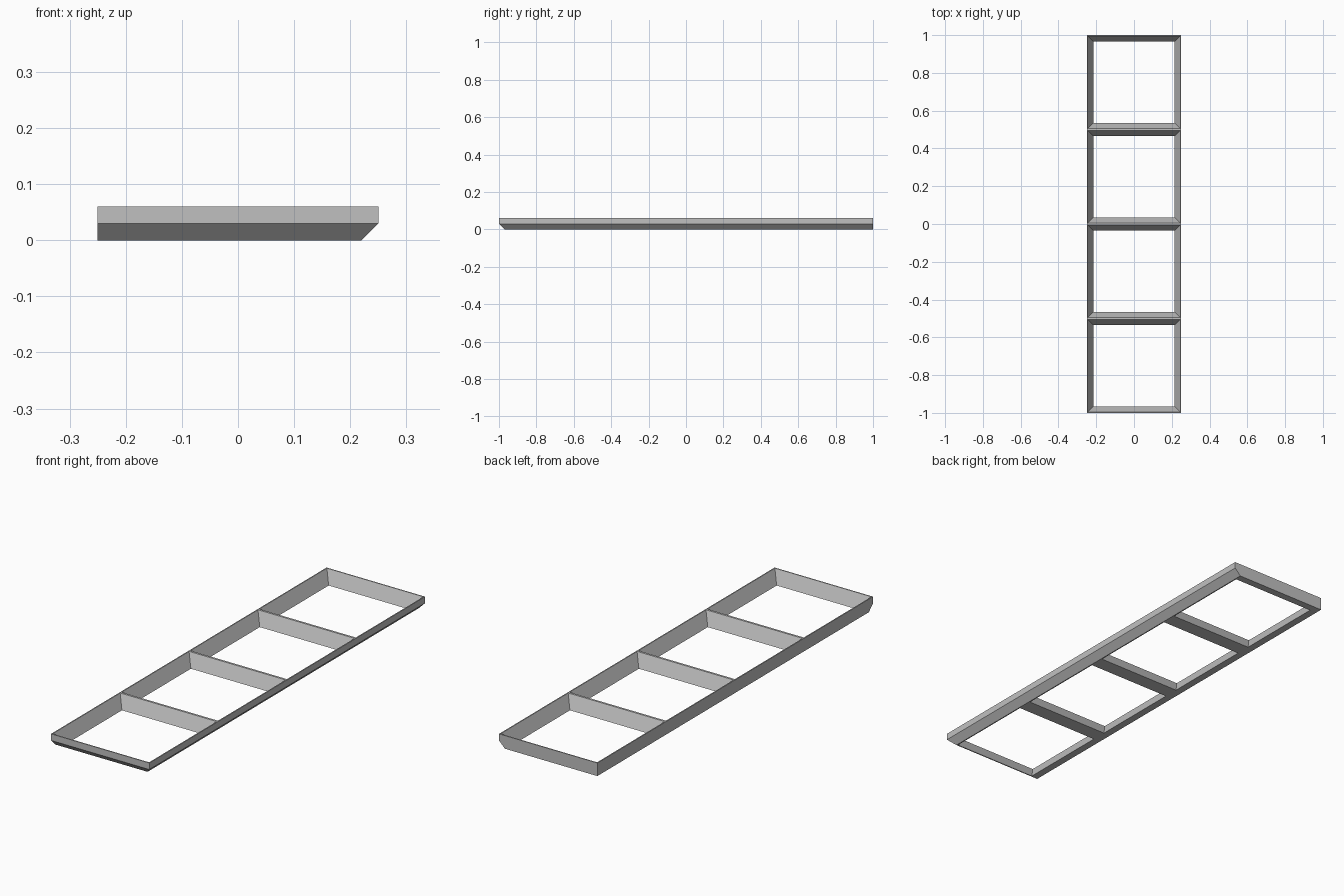
import bpy
import bmesh

cube = bpy.data.objects.get("Cube")
if cube:
    bpy.data.objects.remove(cube, do_unlink=True)

HALF_W, HALF_L, HEIGHT = 0.25, 1.0, 0.06
CHAMFER = 0.03      # underside bevel on the front and left edges
RIM = 0.005         # width of the top lip around each cell
TAPER = 0.03        # how far each cell wall leans in toward the bottom
CELL = 0.5

grey = bpy.data.materials.new("light_grey")
grey.use_nodes = True
colour = (0.53, 0.53, 0.53, 1)
grey.diffuse_color = colour
grey.node_tree.nodes["Principled BSDF"].inputs["Base Color"].default_value = colour


def loft(bm, rings):
    """Skin a stack of rectangles given as (x0, x1, y0, y1, z)."""
    loops = [[bm.verts.new(p) for p in
              ((x0, y0, z), (x1, y0, z), (x1, y1, z), (x0, y1, z))]
             for x0, x1, y0, y1, z in rings]
    for low, high in zip(loops, loops[1:]):
        for i in range(4):
            j = (i + 1) % 4
            bm.faces.new((low[i], low[j], high[j], high[i]))
    bm.faces.new(loops[0][::-1])
    bm.faces.new(loops[-1])


def make_object(name, bm):
    mesh = bpy.data.meshes.new(name)
    bm.normal_update()
    bm.to_mesh(mesh)
    bm.free()
    mesh.materials.append(grey)
    obj = bpy.data.objects.new(name, mesh)
    bpy.context.collection.objects.link(obj)
    return obj


# Solid slab, undercut along the front and left edges
bm = bmesh.new()
full = (-HALF_W, HALF_W, -HALF_L, HALF_L)
loft(bm, [(-HALF_W, HALF_W - CHAMFER, -HALF_L + CHAMFER, HALF_L, 0),
          (*full, CHAMFER),
          (*full, HEIGHT)])
frame = make_object("ladder_frame", bm)

# Four tapered openings, leaving rails and ridge-shaped crossbars
bm = bmesh.new()
for i in range(4):
    cy = -HALF_L + CELL * (i + 0.5)
    rings = []
    for z in (-0.006, HEIGHT + 0.006):
        r = CELL / 2 - RIM - TAPER * (1 - z / HEIGHT)
        rings.append((-r, r, cy - r, cy + r, z))
    loft(bm, rings)
cutter = make_object("cell_cutter", bm)
cutter.hide_render = True

cut = frame.modifiers.new("cells", 'BOOLEAN')
cut.operation = 'DIFFERENCE'
cut.solver = 'EXACT'
cut.object = cutter

# Bake the cut and discard the helper
bpy.context.view_layer.objects.active = frame
frame.select_set(True)
bpy.ops.object.modifier_apply(modifier=cut.name)
bpy.data.objects.remove(cutter, do_unlink=True)
